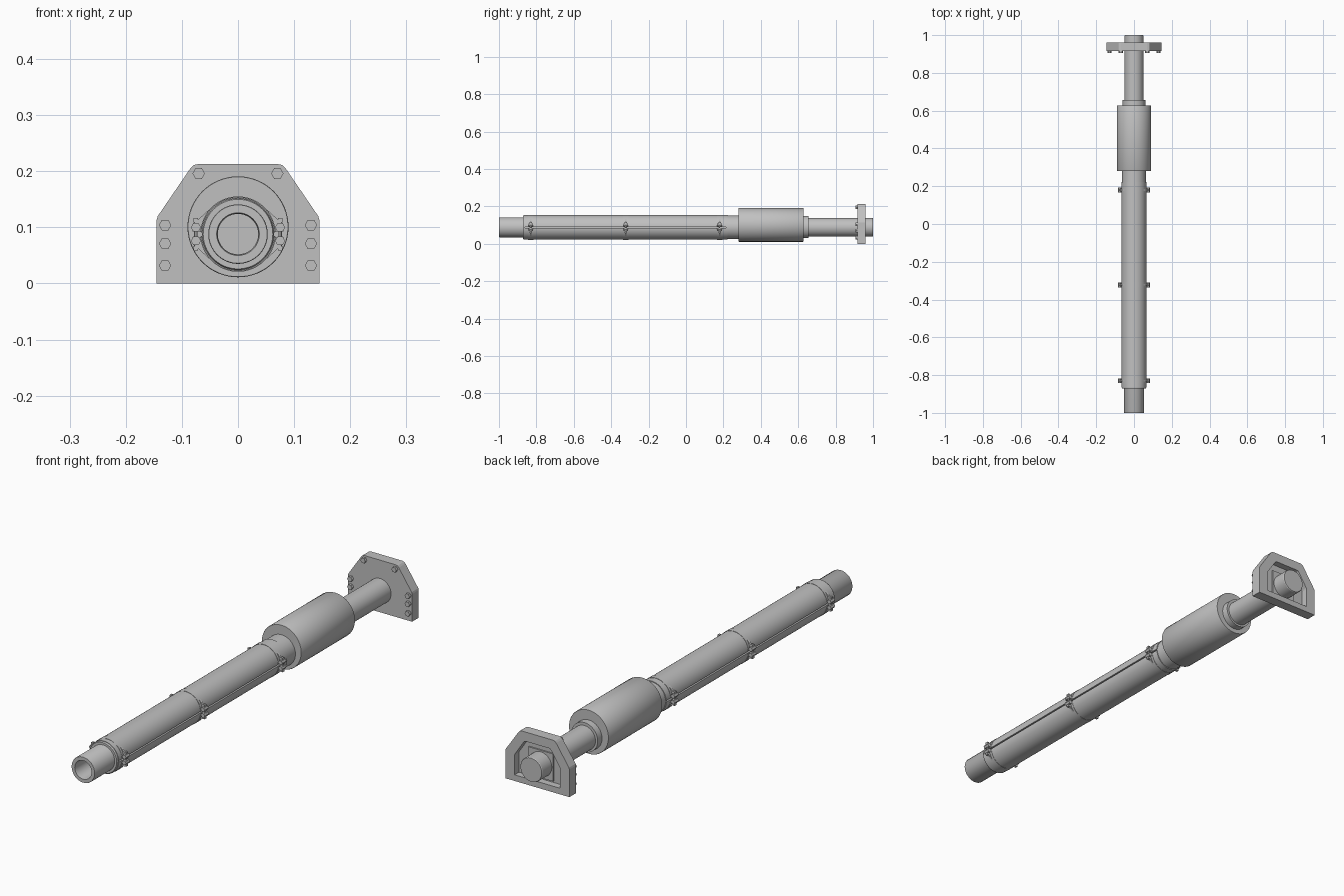
import bpy, bmesh, math
from mathutils import Matrix

if "Cube" in bpy.data.objects:
    bpy.data.objects.remove(bpy.data.objects["Cube"])

ZC = 0.088  # height of the tube axis
grey = bpy.data.materials.new("steel grey")
grey.diffuse_color = (0.53, 0.53, 0.53, 1)
grey.use_nodes = True
grey.node_tree.nodes["Principled BSDF"].inputs["Base Color"].default_value = grey.diffuse_color


def finish(name, bm, smooth=True):
    bmesh.ops.remove_doubles(bm, verts=bm.verts, dist=1e-6)
    bmesh.ops.recalc_face_normals(bm, faces=bm.faces)
    me = bpy.data.meshes.new(name)
    bm.to_mesh(me)
    bm.free()
    me.materials.append(grey)
    ob = bpy.data.objects.new(name, me)
    bpy.context.collection.objects.link(ob)
    if smooth:
        bpy.ops.object.select_all(action='DESELECT')
        ob.select_set(True)
        bpy.context.view_layer.objects.active = ob
        bpy.ops.object.shade_smooth_by_angle(angle=math.radians(30))
    return ob


def lathe(name, profile, z=ZC, n=64):
    """Spin (radius, y) points about an axis along y."""
    bm = bmesh.new()
    vs = [bm.verts.new((r, y, z)) for r, y in profile]
    es = [bm.edges.new(p) for p in zip(vs, vs[1:])]
    bmesh.ops.spin(bm, geom=vs + es, cent=(0, 0, z), axis=(0, 1, 0),
                   angle=2 * math.pi, steps=n)
    return finish(name, bm)


def prism(name, outline, y0, y1, smooth=False):
    """Extrude an (x, z) outline along y."""
    bm = bmesh.new()
    f = bm.faces.new([bm.verts.new((x, y0, z)) for x, z in outline])
    top = bmesh.ops.extrude_face_region(bm, geom=[f])["geom"]
    bmesh.ops.translate(bm, vec=(0, y1 - y0, 0),
                        verts=[g for g in top if isinstance(g, bmesh.types.BMVert)])
    return finish(name, bm, smooth)


def hexagon(x, z, r):
    return [(x + r * math.cos(i * math.pi / 3), z + r * math.sin(i * math.pi / 3))
            for i in range(6)]


def half_shell(name, side, y0, y1, r0, r1, gap):
    """Half of a split tube; side is +1 for the upper, -1 for the lower half."""
    pts = []
    for r, order in ((r1, range(33)), (r0, range(32, -1, -1))):
        a0 = math.asin(gap / r)
        for i in order:
            a = a0 + (math.pi - 2 * a0) * i / 32
            pts.append((r * math.cos(a), ZC + side * r * math.sin(a)))
    return prism(name, pts, y0, y1, True)


# Inner tube with open front bore, and thinner rear rod
lathe("inner_tube", [(0, -0.5), (0.036, -0.5), (0.036, -0.99), (0.038, -1), (0.052, -1),
                     (0.053, -0.998), (0.053, 0.3), (0, 0.3)])
lathe("rear_rod", [(0, 0.6), (0.05, 0.6), (0.05, 0.997), (0.048, 1), (0, 1)])

# Split sleeve, neck, large cylinder and its rear collar
half_shell("upper_sleeve", 1, -0.865, 0.222, 0.05, 0.066, 0.003)
half_shell("lower_sleeve", -1, -0.865, 0.222, 0.05, 0.066, 0.003)
lathe("sleeve_lip", [(0.05, -0.872), (0.062, -0.872), (0.064, -0.868), (0.064, -0.86)])
lathe("neck", [(0.05, 0.215), (0.063, 0.215), (0.063, 0.3)])
lathe("main_cylinder", [(0, 0.281), (0.089, 0.281), (0.09, 0.283), (0.09, 0.626),
                        (0.089, 0.628), (0, 0.628)], 0.101)
lathe("rear_collar", [(0, 0.6), (0.06, 0.6), (0.06, 0.656), (0, 0.656)], 0.09)

# Three clamps: raised bands, side tabs, hex heads and upright bolts
for y in (-0.83, -0.322, 0.18):
    for s in (1, -1):
        half_shell("clamp_band", s, y - 0.014, y + 0.014, 0.06, 0.0672, 0.004)
        for k in (1, -1):
            tab = [(s * 0.058, ZC + k * 0.005), (s * 0.081, ZC + k * 0.005),
                   (s * 0.081, ZC + k * 0.017), (s * 0.05, ZC + k * 0.045)]
            prism("clamp_tab", tab, y - 0.004, y + 0.004)
            prism("clamp_hex", hexagon(s * 0.075, ZC + k * 0.012, 0.009),
                  y - 0.013, y + 0.013)
            z = ZC + k * 0.025
            prism("bolt_head", [(s * 0.071, z - 0.004), (s * 0.079, z - 0.004),
                                (s * 0.079, z + 0.004), (s * 0.071, z + 0.004)],
                  y - 0.006, y + 0.006)
        bm = bmesh.new()
        bmesh.ops.create_cone(bm, cap_ends=True, segments=12, radius1=0.003, radius2=0.003,
                              depth=0.05, matrix=Matrix.Translation((s * 0.075, y, ZC)))
        finish("clamp_bolt", bm)

# Mounting plate: front slab with a raised rim behind it
right = [(0.145, 0), (0.145, 0.113), (0.143, 0.12), (0.085, 0.205), (0.079, 0.211), (0.07, 0.213)]
outer = right + [(-x, z) for x, z in reversed(right)]
inset = [(0.103, 0.025), (0.103, 0.105), (0.101, 0.111), (0.063, 0.168), (0.059, 0.173), (0.053, 0.175)]
inner = inset + [(-x, z) for x, z in reversed(inset)]
bm = bmesh.new()
loops = [[bm.verts.new((x, y, z)) for x, z in pts]
         for pts, y in ((outer, 0.917), (outer, 0.96), (inner, 0.96), (inner, 0.932))]
bm.faces.new(loops[0])
bm.faces.new(loops[3])
for a, b in zip(loops, loops[1:]):
    for i in range(len(a)):
        j = (i + 1) % len(a)
        bm.faces.new((a[i], a[j], b[j], b[i]))
finish("mounting_plate", bm, False)
prism("square_washer", [(-0.056, ZC - 0.056), (0.056, ZC - 0.056), (0.056, ZC + 0.056),
                        (-0.056, ZC + 0.056)], 0.93, 0.938)

# Hex bolts on the plate
for s in (1, -1):
    for x, z in ((0.13, 0.104), (0.13, 0.071), (0.13, 0.032), (0.07, 0.196)):
        prism("plate_bolt", hexagon(s * x, z, 0.011), 0.906, 0.92)
